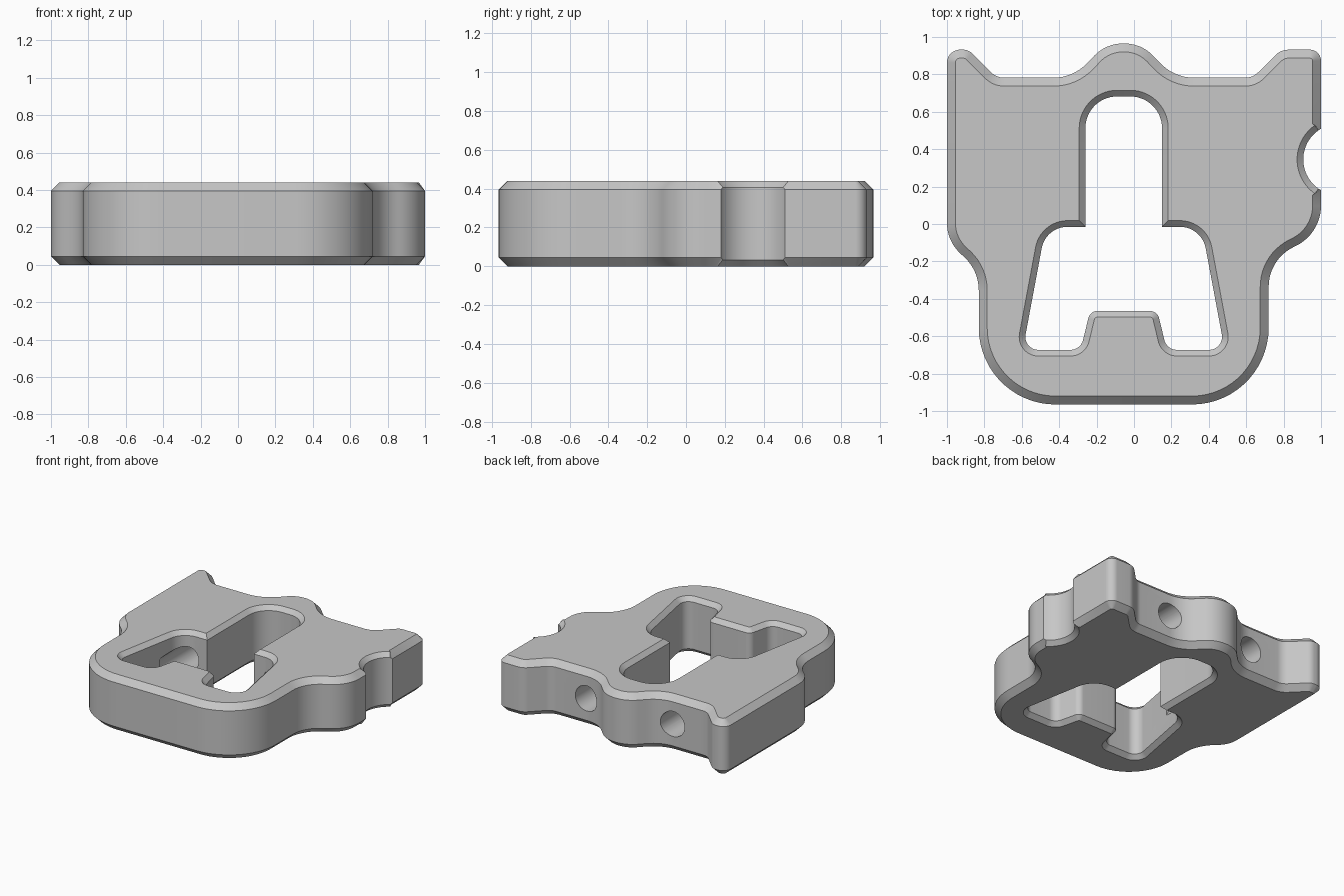
import bpy, bmesh, math
from mathutils import Vector

if "Cube" in bpy.data.objects:
    bpy.data.objects.remove(bpy.data.objects["Cube"], do_unlink=True)

HEIGHT, AXIS = 0.44, -0.055
OUTER_CHAMFER, INNER_CHAMFER = 0.045, 0.033


def mirrored(half):
    """Add the reflection of (x, y, radius) corners about the lug axis."""
    return half + [(2 * AXIS - x, y, r) for x, y, r in reversed(half)]


def fillet(corners):
    """Round every (x, y, radius) corner of a closed polygon."""
    out = []
    for i, (x, y, r) in enumerate(corners):
        p = Vector((x, y))
        if r == 0:
            out.append(p)
            continue
        a = (Vector(corners[i - 1][:2]) - p).normalized()
        b = (Vector(corners[(i + 1) % len(corners)][:2]) - p).normalized()
        half = a.angle(b) / 2
        centre = p + (a + b).normalized() * (r / math.sin(half))
        start = p + a * (r / math.tan(half)) - centre
        end = p + b * (r / math.tan(half)) - centre
        sweep = math.atan2(start.x * end.y - start.y * end.x, start.dot(end))
        n = max(3, round(abs(sweep) / math.radians(6)))
        for k in range(n + 1):
            t = sweep * k / n
            c, s = math.cos(t), math.sin(t)
            out.append(centre + Vector((c * start.x - s * start.y, s * start.x + c * start.y)))
    return out


def inset(points, depths):
    """Mitred offset to the left of the travel direction."""
    out = []
    for i, p in enumerate(points):
        e1 = (p - points[i - 1]).normalized()
        e2 = (points[(i + 1) % len(points)] - p).normalized()
        n1, n2 = Vector((-e1.y, e1.x)), Vector((-e2.y, e2.x))
        out.append(p + (n1 + n2) * (depths[i] / (1 + n1.dot(n2))))
    return out


# Concave bite in the +x edge
bite_centre, bite_radius = Vector((1.095, 0.345)), 0.19
spread = math.acos((bite_centre.x - 1) / bite_radius)
bite = []
for k in range(25):
    t = math.pi + spread - 2 * spread * k / 24
    bite.append((bite_centre.x + bite_radius * math.cos(t),
                 bite_centre.y + bite_radius * math.sin(t), 0))

# Outer outline, counter-clockwise from the front
lug = mirrored([(0.215, 0.782, 0.25), (0.04, 0.965, 0.21)])
outline = fillet(
    [(-0.83, -0.965, 0.41), (0.72, -0.965, 0.41), (0.72, -0.19, 0.235), (1, -0.05, 0.24)]
    + bite
    + [(1, 0.932, 0.06), (0.785, 0.932, 0.1), (0.635, 0.782, 0.1)]
    + lug
    + [(-0.735, 0.782, 0.1), (-0.885, 0.932, 0.07), (-1, 0.932, 0.07),
       (-1, -0.09, 0.22), (-0.83, -0.25, 0.24)])

# Keyed window: slot, shoulders, flared chamber and front tab
window = fillet(mirrored([
    (0.125, -0.465, 0.05), (0.175, -0.673, 0.07), (0.485, -0.673, 0.07),
    (0.362, -0.015, 0.14), (0.15, -0.015, 0), (0.15, 0.682, 0.17)]))

# The bite has the finer chamfer of the window
outer_depths = [INNER_CHAMFER if p.x < 0.999 and (p - bite_centre).length < bite_radius + 0.001
                else OUTER_CHAMFER for p in outline]
inner_depths = [INNER_CHAMFER] * len(window)

# Chamfered plate
bm = bmesh.new()
cap_edges = {0: [], 3: []}
for loop, depths, side in ((outline, outer_depths, 1), (window, inner_depths, -1)):
    shrunk = inset(loop, [side * d for d in depths])
    n = len(loop)
    rings = [
        [bm.verts.new((p.x, p.y, 0)) for p in shrunk],
        [bm.verts.new((p.x, p.y, d)) for p, d in zip(loop, depths)],
        [bm.verts.new((p.x, p.y, HEIGHT - d)) for p, d in zip(loop, depths)],
        [bm.verts.new((p.x, p.y, HEIGHT)) for p in shrunk]]
    for low, high in zip(rings, rings[1:]):
        for i in range(n):
            j = (i + 1) % n
            bm.faces.new((low[i], low[j], high[j], high[i]))
    for level in cap_edges:
        ring = rings[level]
        cap_edges[level] += [bm.edges.get((ring[i], ring[(i + 1) % n])) for i in range(n)]
for edges in cap_edges.values():
    bmesh.ops.triangle_fill(bm, use_beauty=True, use_dissolve=False, edges=edges)
bmesh.ops.recalc_face_normals(bm, faces=bm.faces)
mesh = bpy.data.meshes.new("bracket_plate")
bm.to_mesh(mesh)
bm.free()
plate = bpy.data.objects.new("bracket_plate", mesh)
bpy.context.collection.objects.link(plate)

grey = bpy.data.materials.new("plain_grey")
grey.use_nodes = True
colour = (0.57, 0.57, 0.57, 1)
grey.diffuse_color = colour
grey.node_tree.nodes["Principled BSDF"].inputs["Base Color"].default_value = colour
mesh.materials.append(grey)

# Two bores from the back edge into the chamber
for side in (-1, 1):
    bpy.ops.mesh.primitive_cylinder_add(
        vertices=48, radius=0.1, depth=1.3,
        location=(AXIS + side * 0.38, 0.4, HEIGHT / 2), rotation=(math.pi / 2, 0, 0))
    cutter = bpy.context.object
    cutter.name = "bore_cutter"
    cutter.hide_render = True
    cutter.data.materials.append(grey)
    bpy.ops.object.select_all(action='DESELECT')
    bpy.context.view_layer.objects.active = plate
    plate.select_set(True)
    cut = plate.modifiers.new("bore", 'BOOLEAN')
    cut.operation, cut.solver, cut.object = 'DIFFERENCE', 'EXACT', cutter
    bpy.ops.object.modifier_apply(modifier=cut.name)
    bpy.data.objects.remove(cutter, do_unlink=True)

bpy.ops.object.shade_smooth_by_angle(angle=math.radians(30))
